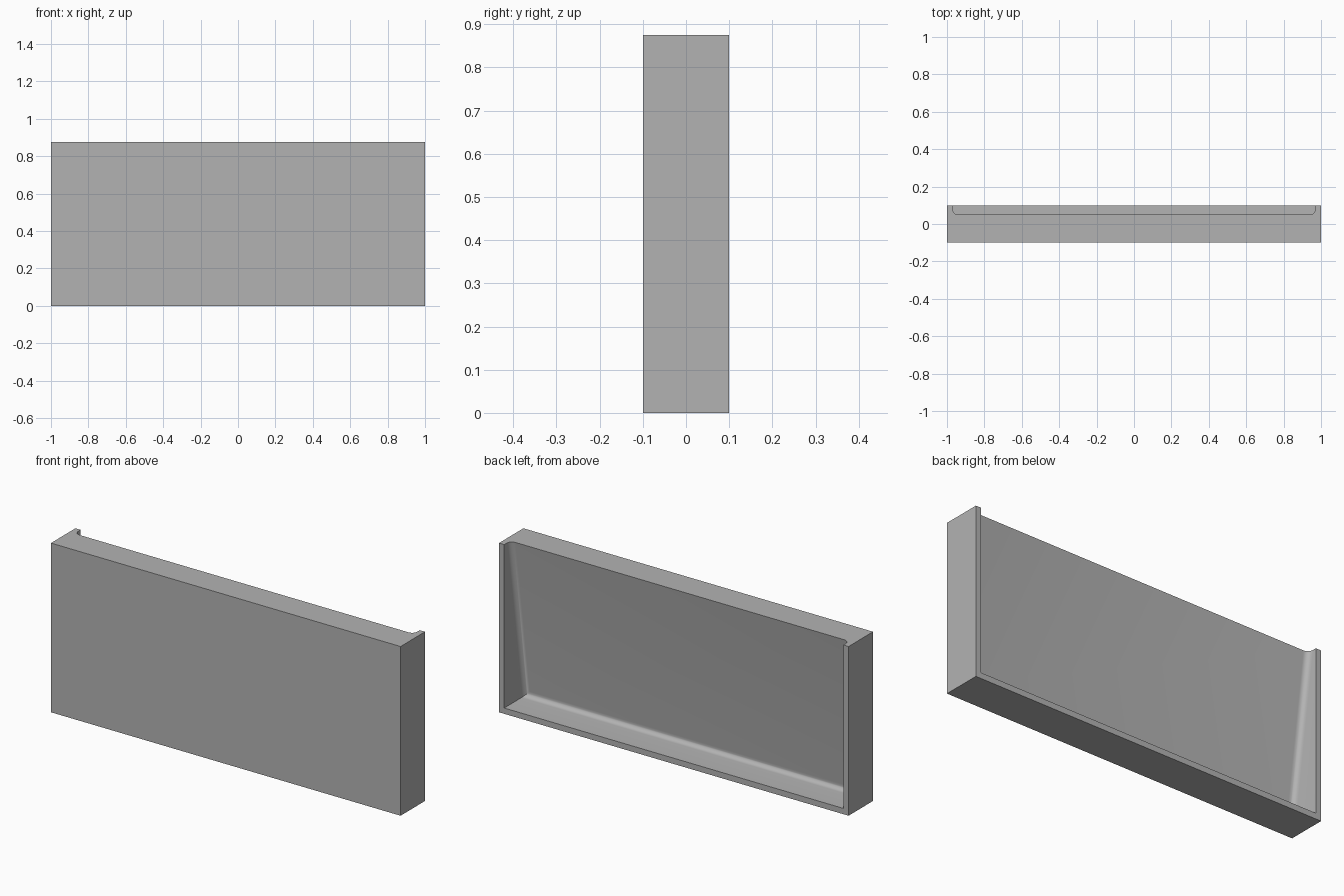
import bpy
import bmesh
import math

if "Cube" in bpy.data.objects:
    bpy.data.objects.remove(bpy.data.objects["Cube"], do_unlink=True)

HALF_X, HALF_Y, HEIGHT = 1.0, 0.1, 0.875
WALL = 0.03          # thickness of side, bottom and lower front walls
FILLET = 0.03        # rounding between pocket floor and its walls
FLOOR_LOW, FLOOR_TOP = -0.07, 0.05   # y of the sloping pocket floor
OVER = 0.1           # how far the cutter pokes out

grey = bpy.data.materials.new("plain grey")
grey.use_nodes = True
colour = (0.45, 0.45, 0.45, 1)
grey.diffuse_color = colour
grey.node_tree.nodes["Principled BSDF"].inputs["Base Color"].default_value = colour


def extrude_profile(name, profile, half, fillet=0):
    """Extrude a (y, z) profile along x; optionally round the floor's edges."""
    bm = bmesh.new()
    face = bm.faces.new([bm.verts.new((-half, y, z)) for y, z in profile])
    ext = bmesh.ops.extrude_face_region(bm, geom=[face])
    moved = [g for g in ext["geom"] if isinstance(g, bmesh.types.BMVert)]
    bmesh.ops.translate(bm, vec=(2 * half, 0, 0), verts=moved)
    bmesh.ops.recalc_face_normals(bm, faces=bm.faces)
    if fillet:
        floor = min(bm.faces, key=lambda f: f.normal.y)
        edges = [e for e in floor.edges
                 if min(v.co.z for v in e.verts) < HEIGHT]
        bmesh.ops.bevel(bm, geom=edges, offset=fillet, segments=8,
                        profile=0.5, affect='EDGES', clamp_overlap=True)
        bmesh.ops.recalc_face_normals(bm, faces=bm.faces)
    mesh = bpy.data.meshes.new(name)
    bm.to_mesh(mesh)
    bm.free()
    mesh.materials.append(grey)
    obj = bpy.data.objects.new(name, mesh)
    bpy.context.collection.objects.link(obj)
    return obj


# Outer block
panel = extrude_profile("tray_panel", [
    (-HALF_Y, 0), (HALF_Y, 0), (HALF_Y, HEIGHT), (-HALF_Y, HEIGHT)], HALF_X)

# Pocket with a sloping floor, open at the back and the top
slope = (FLOOR_TOP - FLOOR_LOW) / (HEIGHT - WALL)
pocket = extrude_profile("pocket_cutter", [
    (FLOOR_LOW, WALL), (HALF_Y + OVER, WALL),
    (HALF_Y + OVER, HEIGHT + OVER),
    (FLOOR_TOP + slope * OVER, HEIGHT + OVER)], HALF_X - WALL, FILLET)

cut = panel.modifiers.new("pocket", 'BOOLEAN')
cut.operation = 'DIFFERENCE'
cut.solver = 'EXACT'
cut.object = pocket

bpy.ops.object.select_all(action='DESELECT')
bpy.context.view_layer.objects.active = panel
panel.select_set(True)
bpy.ops.object.modifier_apply(modifier=cut.name)
bpy.data.objects.remove(pocket, do_unlink=True)
bpy.ops.object.shade_smooth_by_angle(angle=math.radians(30))
